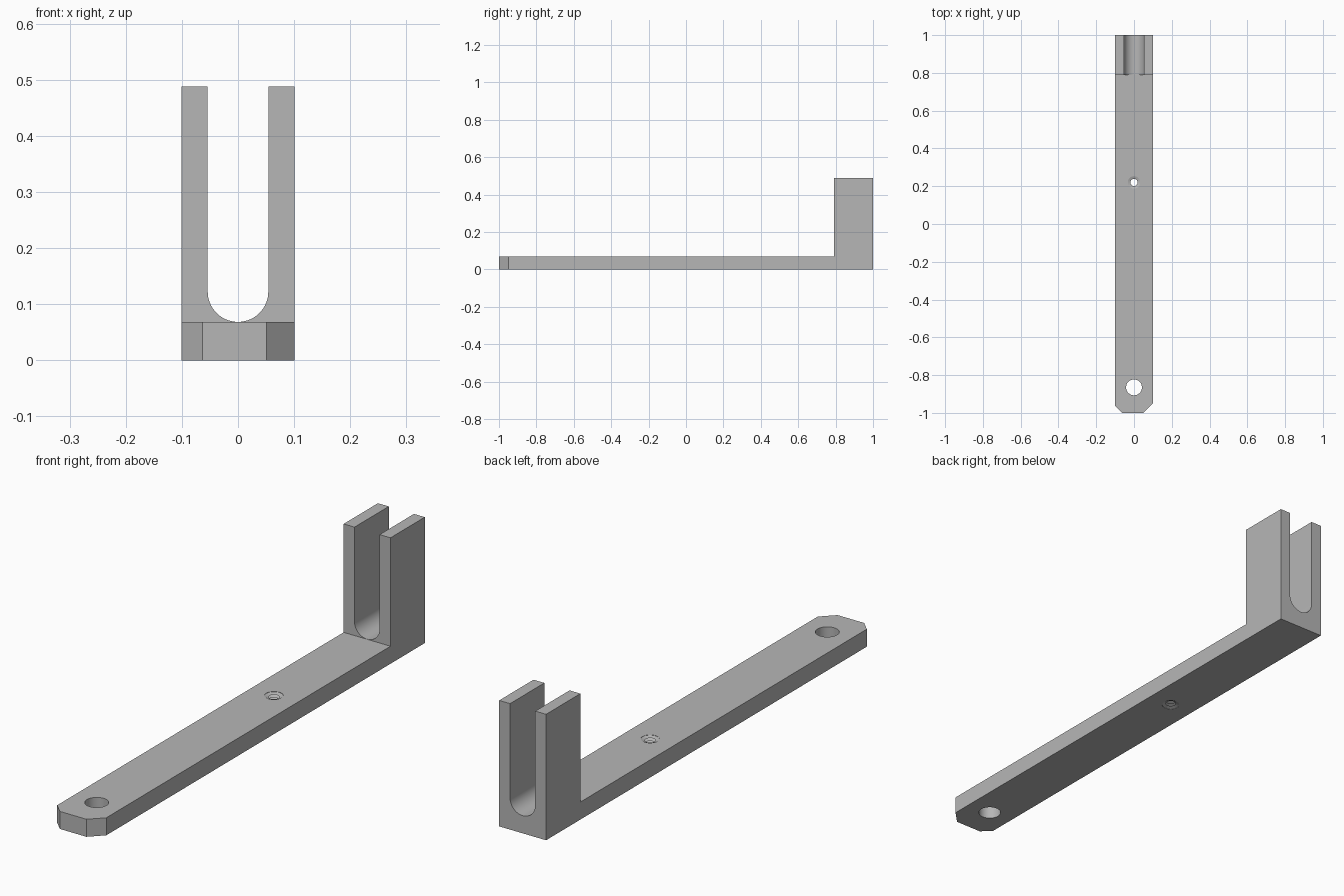
import bpy, bmesh, math
from mathutils import Matrix, Vector

if "Cube" in bpy.data.objects:
    bpy.data.objects.remove(bpy.data.objects["Cube"], do_unlink=True)

HALF_W, BAR_H, FORK_H = 0.1005, 0.068, 0.488
FORK_Y, SLOT_R = 0.79, 0.054

grey = bpy.data.materials.new("plain grey")
grey.use_nodes = True
colour = (0.47, 0.47, 0.47, 1)
grey.diffuse_color = colour
grey.node_tree.nodes["Principled BSDF"].inputs["Base Color"].default_value = colour


def add_object(name, bm):
    bmesh.ops.recalc_face_normals(bm, faces=bm.faces)
    mesh = bpy.data.meshes.new(name)
    bm.to_mesh(mesh)
    bm.free()
    mesh.materials.append(grey)
    obj = bpy.data.objects.new(name, mesh)
    bpy.context.collection.objects.link(obj)
    return obj


def prism(name, points, direction):
    """Extrude a closed outline along a direction."""
    bm = bmesh.new()
    face = bm.faces.new([bm.verts.new(p) for p in points])
    out = bmesh.ops.extrude_face_region(bm, geom=[face])
    moved = [v for v in out["geom"] if isinstance(v, bmesh.types.BMVert)]
    bmesh.ops.translate(bm, verts=moved, vec=Vector(direction))
    return add_object(name, bm)


def lathe(name, profile, y, sides):
    """Closed solid of revolution about a vertical axis at x = 0."""
    bm = bmesh.new()
    rings = []
    for r, z in profile:
        rings.append([bm.verts.new((r * math.cos(a), y + r * math.sin(a), z))
                      for a in (math.tau * i / sides for i in range(sides))])
    for low, high in zip(rings, rings[1:]):
        for i in range(sides):
            j = (i + 1) % sides
            bm.faces.new((low[i], low[j], high[j], high[i]))
    bm.faces.new(rings[0])
    bm.faces.new(rings[-1])
    return add_object(name, bm)


# L-shaped body: flat bar with upright block at the back
side = [(-1, 0), (1, 0), (1, FORK_H), (FORK_Y, FORK_H), (FORK_Y, BAR_H), (-1, BAR_H)]
bracket = prism("fork_bracket", [(-HALF_W, y, z) for y, z in side], (2 * HALF_W, 0, 0))

# Round-bottomed slot through the block
arc = [math.pi + math.pi * i / 32 for i in range(33)]
centre_z = BAR_H + 0.0005 + SLOT_R
slot = [(SLOT_R * math.cos(a), FORK_Y - 0.05, centre_z + SLOT_R * math.sin(a)) for a in arc]
slot += [(SLOT_R, FORK_Y - 0.05, 0.6), (-SLOT_R, FORK_Y - 0.05, 0.6)]
cutters = [prism("slot_cutter", slot, (0, 0.4, 0))]

# Unequal corner chamfers on the front end
for sign, size in ((-1, 0.037), (1, 0.05)):
    e = 0.02
    tri = [(sign * (HALF_W - size - e), -1 - e, -e),
           (sign * (HALF_W + e), -1 - e, -e),
           (sign * (HALF_W + e), -1 + size + e, -e)]
    cutters.append(prism("chamfer_cutter", tri, (0, 0, 0.2)))

# Plain mounting hole
cutters.append(lathe("hole_cutter", [(0.042, -0.02), (0.042, 0.1)], -0.865, 48))

# Screw hole with thread grooves
turns = 6
pitch = BAR_H / turns
thread = [(0.033, -0.01)]
for i in range(turns):
    thread += [(0.033, i * pitch + 0.001), (0.019, (i + 0.5) * pitch)]
thread += [(0.033, BAR_H - 0.001), (0.033, BAR_H + 0.01)]
cutters.append(lathe("thread_cutter", thread, 0.22, 32))

bpy.ops.object.select_all(action="DESELECT")
bpy.context.view_layer.objects.active = bracket
bracket.select_set(True)
for cutter in cutters:
    cutter.hide_render = True
    mod = bracket.modifiers.new("cut", "BOOLEAN")
    mod.operation = "DIFFERENCE"
    mod.solver = "EXACT"
    mod.object = cutter
    bpy.ops.object.modifier_apply(modifier=mod.name)
    bpy.data.objects.remove(cutter, do_unlink=True)

bpy.ops.object.shade_smooth_by_angle(angle=math.radians(30))
